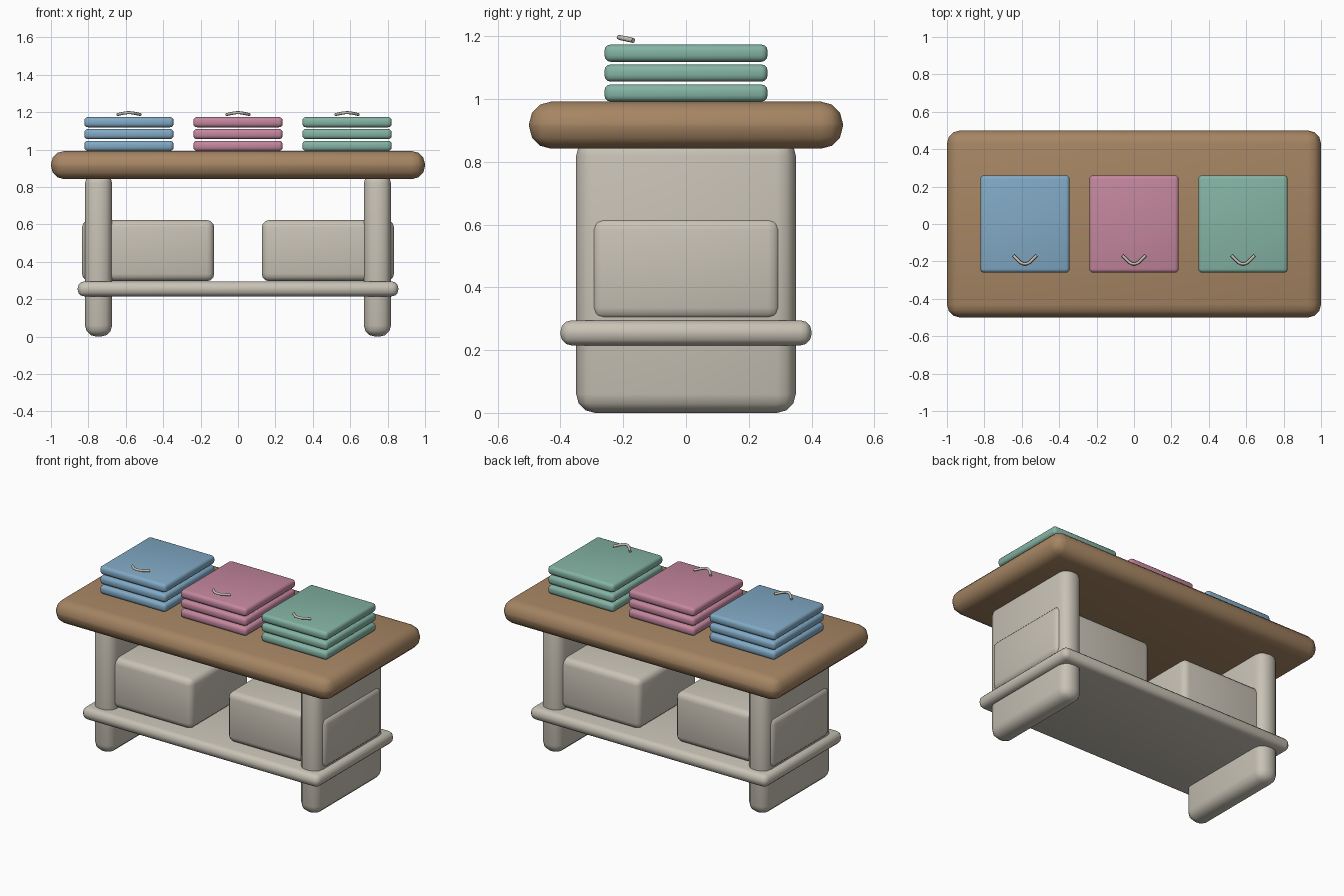
import bpy, math

if "Cube" in bpy.data.objects:
    bpy.data.objects.remove(bpy.data.objects["Cube"])


def material(name, rgb):
    m = bpy.data.materials.new(name)
    m.diffuse_color = (*rgb, 1)
    m.use_nodes = True
    m.node_tree.nodes["Principled BSDF"].inputs["Base Color"].default_value = m.diffuse_color
    return m


WOOD = material("wood brown", (0.38, 0.235, 0.125))
BEIGE = material("warm beige", (0.58, 0.54, 0.465))
BLUE = material("soft blue", (0.22, 0.40, 0.56))
PINK = material("dusty pink", (0.55, 0.24, 0.34))
GREEN = material("sage green", (0.23, 0.45, 0.37))


def rounded_box(name, low, high, bevel, mat, segments=3):
    """Bevelled, smooth-shaded box between two corners."""
    centre = [(a + b) / 2 for a, b in zip(low, high)]
    bpy.ops.mesh.primitive_cube_add(size=1, location=centre)
    ob = bpy.context.object
    ob.name = name
    ob.scale = [b - a for a, b in zip(low, high)]
    bpy.ops.object.transform_apply(location=False, rotation=False, scale=True)
    mod = ob.modifiers.new("bevel", 'BEVEL')
    mod.width = bevel
    mod.segments = segments
    mod.limit_method = 'ANGLE'
    bpy.ops.object.modifier_apply(modifier=mod.name)
    ob.data.materials.append(mat)
    bpy.ops.object.shade_smooth_by_angle(angle=math.radians(40))
    return ob


def handle(name, x):
    """Small bent tube floating just above the top slab."""
    half = [(0.062, -0.168, 1.187), (0.044, -0.186, 1.191),
            (0.024, -0.206, 1.195), (0.008, -0.213, 1.197)]
    path = [(-px, py, pz) for px, py, pz in half] + half[::-1]
    curve = bpy.data.curves.new(name, 'CURVE')
    curve.dimensions = '3D'
    curve.bevel_depth = 0.008
    curve.bevel_resolution = 2
    curve.use_fill_caps = True
    spline = curve.splines.new('POLY')
    spline.points.add(len(path) - 1)
    for p, (px, py, pz) in zip(spline.points, path):
        p.co = (x + px, py, pz, 1)
    ob = bpy.data.objects.new(name, curve)
    bpy.context.collection.objects.link(ob)
    curve.materials.append(BEIGE)
    bpy.ops.object.select_all(action='DESELECT')
    ob.select_set(True)
    bpy.context.view_layer.objects.active = ob
    bpy.ops.object.convert(target='MESH')
    bpy.ops.object.shade_smooth_by_angle(angle=math.radians(50))


# Table top and lower shelf
rounded_box("table_top", (-1, -0.5, 0.842), (1, 0.5, 0.992), 0.07, WOOD)
rounded_box("lower_shelf", (-0.857, -0.4, 0.215), (0.857, 0.4, 0.295), 0.035, BEIGE)

# Panel legs and storage boxes on both sides
for side, s in (("left", -1), ("right", 1)):
    xs = sorted((s * 0.673, s * 0.818))
    rounded_box(side + "_leg", (xs[0], -0.35, 0), (xs[1], 0.35, 0.88), 0.06, BEIGE)
    xs = sorted((s * 0.127, s * 0.834))
    rounded_box(side + "_box", (xs[0], -0.302, 0.296), (xs[1], 0.302, 0.623), 0.04, BEIGE)

# Three stacks of folded slabs, each with a handle on top
for name, x, mat in (("blue", -0.583, BLUE), ("pink", 0, PINK), ("green", 0.583, GREEN)):
    for i in range(3):
        z = 0.992 + i * 0.0635
        rounded_box(f"{name}_slab_{i + 1}", (x - 0.239, -0.26, z),
                    (x + 0.239, 0.26, z + 0.055), 0.02, mat)
    handle(name + "_handle", x)
